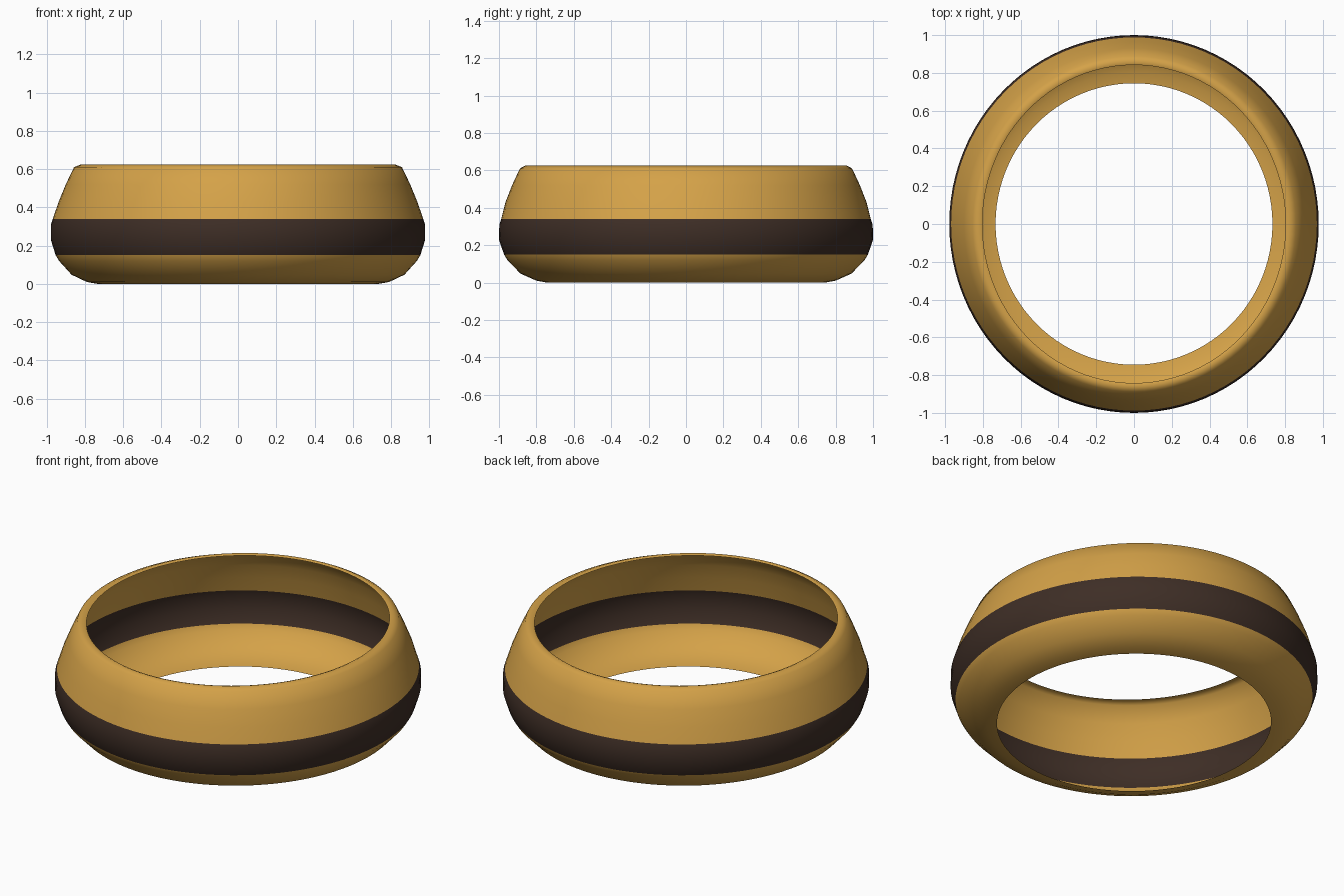
import bpy
import bmesh
from math import cos, sin, tau

cube = bpy.data.objects.get("Cube")
if cube:
    bpy.data.objects.remove(cube, do_unlink=True)


def make_material(name, rgb):
    mat = bpy.data.materials.new(name)
    mat.use_nodes = True
    color = (*rgb, 1.0)
    mat.diffuse_color = color
    mat.node_tree.nodes["Principled BSDF"].inputs["Base Color"].default_value = color
    return mat


gold = make_material("gold", (0.66, 0.36, 0.065))
dark_brown = make_material("dark brown", (0.048, 0.027, 0.019))

SEGMENTS = 96
BAND_LOW, BAND_HIGH = 0.15, 0.34

# Shell profile from the lower opening to the rolled lip: x radius, y radius, height
profile = [
    (0.733, 0.745, 0.0),
    (0.79, 0.80, 0.01),
    (0.87, 0.885, 0.048),
    (0.935, 0.955, 0.12),
    (0.953, 0.973, BAND_LOW),
    (0.978, 1.0, 0.23),
    (0.978, 0.998, 0.31),
    (0.968, 0.988, BAND_HIGH),
    (0.937, 0.965, 0.43),
    (0.90, 0.93, 0.52),
    (0.857, 0.888, 0.61),
    (0.82, 0.86, 0.625),
    (0.803, 0.842, 0.618),
]

# Thin open shell swept around the vertical axis
bm = bmesh.new()
rings = []
for rx, ry, z in profile:
    angles = [tau * i / SEGMENTS for i in range(SEGMENTS)]
    rings.append([bm.verts.new((rx * cos(a), ry * sin(a), z)) for a in angles])

for lower, upper in zip(rings, rings[1:]):
    for i in range(SEGMENTS):
        j = (i + 1) % SEGMENTS
        face = bm.faces.new((lower[i], lower[j], upper[j], upper[i]))
        # Dark stripe around the widest part
        face.material_index = int(BAND_LOW < face.calc_center_median().z < BAND_HIGH)

mesh = bpy.data.meshes.new("ring_shell")
bm.to_mesh(mesh)
bm.free()
mesh.materials.append(gold)
mesh.materials.append(dark_brown)
shell = bpy.data.objects.new("ring_shell", mesh)
bpy.context.collection.objects.link(shell)
mesh.shade_smooth()
